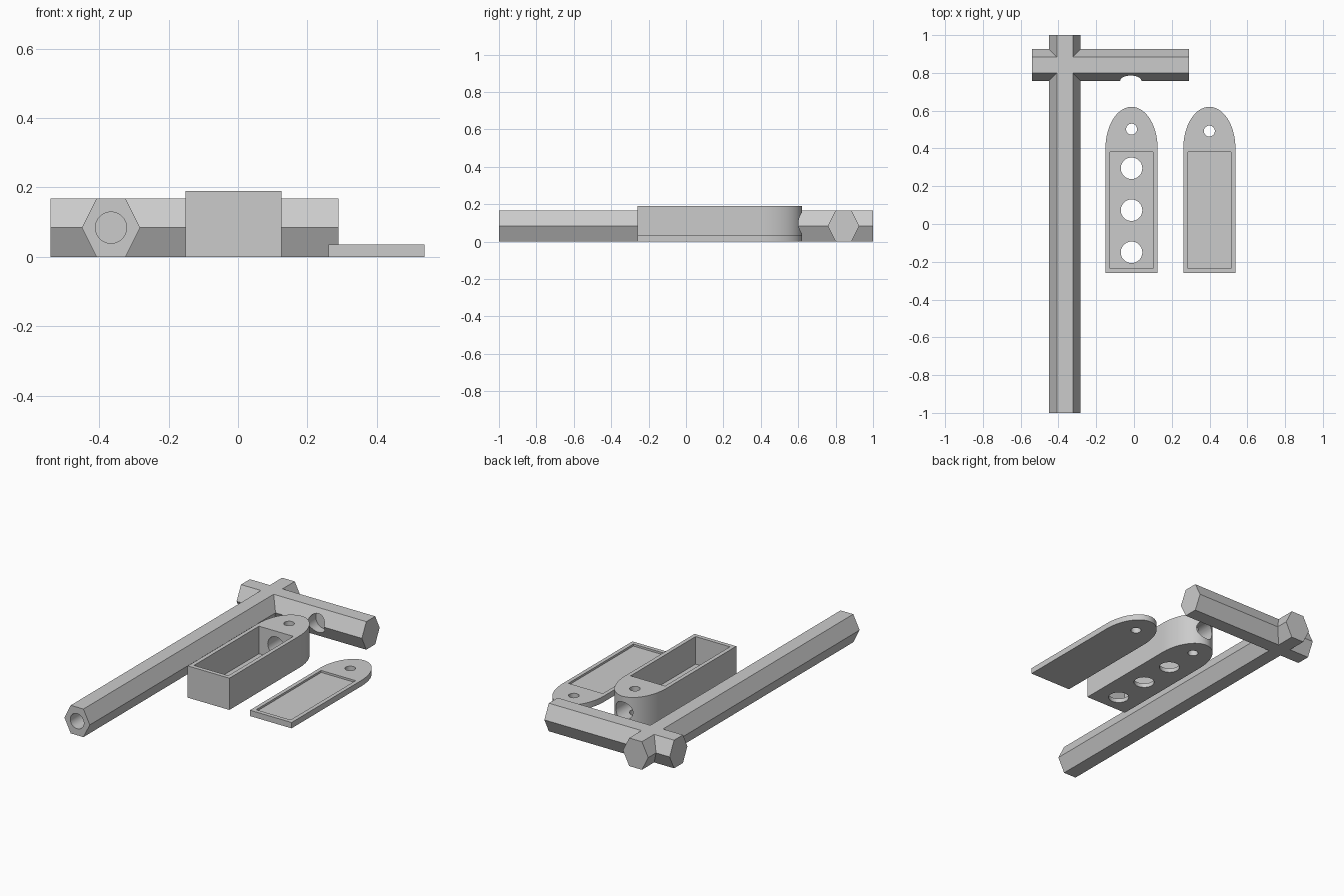
import bpy, bmesh, math
from mathutils import Matrix, Vector

cube = bpy.data.objects.get("Cube")
if cube:
    bpy.data.objects.remove(cube, do_unlink=True)

grey = bpy.data.materials.new("plain grey")
grey.use_nodes = True
COLOUR = (0.6, 0.6, 0.6, 1)
grey.diffuse_color = COLOUR
grey.node_tree.nodes["Principled BSDF"].inputs["Base Color"].default_value = COLOUR


def prism(name, points, direction):
    """Closed solid made by sweeping a planar outline along a direction."""
    bm = bmesh.new()
    base = bm.faces.new([bm.verts.new(p) for p in points])
    swept = bmesh.ops.extrude_face_region(bm, geom=[base], use_keep_orig=True)["geom"]
    moved = [g for g in swept if isinstance(g, bmesh.types.BMVert)]
    bmesh.ops.translate(bm, verts=moved, vec=direction)
    bmesh.ops.recalc_face_normals(bm, faces=bm.faces[:])
    mesh = bpy.data.meshes.new(name)
    bm.to_mesh(mesh)
    bm.free()
    mesh.materials.append(grey)
    obj = bpy.data.objects.new(name, mesh)
    bpy.context.collection.objects.link(obj)
    return obj


def block(name, low, high):
    x0, y0, z0 = low
    x1, y1, z1 = high
    outline = [(x0, y0, z0), (x1, y0, z0), (x1, y1, z0), (x0, y1, z0)]
    return prism(name, outline, (0, 0, z1 - z0))


def bore(start, radius, direction):
    """Round cutter running from start along the y or z axis."""
    along_z = direction[2] != 0
    ring = []
    for i in range(48):
        a = math.tau * i / 48
        u, v = radius * math.cos(a), radius * math.sin(a)
        ring.append(Vector(start) + Vector((u, v, 0) if along_z else (u, 0, v)))
    return prism("bore_cutter", ring, direction)


def combine(obj, other, operation):
    mod = obj.modifiers.new("join", "BOOLEAN")
    mod.operation = operation
    mod.solver = "EXACT"
    mod.object = other
    other.hide_render = True
    bpy.ops.object.select_all(action="DESELECT")
    bpy.context.view_layer.objects.active = obj
    obj.select_set(True)
    bpy.ops.object.modifier_apply(modifier=mod.name)
    bpy.data.objects.remove(other, do_unlink=True)


def finish(obj):
    bpy.ops.object.select_all(action="DESELECT")
    bpy.context.view_layer.objects.active = obj
    obj.select_set(True)
    bpy.ops.object.shade_smooth_by_angle(angle=math.radians(30))


# Hexagonal bars: equal overall width and height
H = 0.084
hexagon = [(-H, 0), (-H / 2, -H), (H / 2, -H), (H, 0), (H / 2, H), (-H / 2, H)]
BAR_X, CROSS_Y = -0.366, 0.842
BOX_X, LID_X = -0.013, 0.399

frame = prism("hex_cross_frame", [(BAR_X + u, -1, H + v) for u, v in hexagon], (0, 2, 0))
crossbar = prism("crossbar", [(-0.54, CROSS_Y + u, H + v) for u, v in hexagon], (0.83, 0, 0))
combine(frame, crossbar, "UNION")
# Blind sockets in the bar end and the crossbar side
combine(frame, bore((BAR_X, -1.1, H), 0.045, (0, 0.4, 0)), "DIFFERENCE")
combine(frame, bore((BOX_X - 0.004, 0.7, H), 0.056, (0, 0.14, 0)), "DIFFERENCE")
finish(frame)


def round_ended(name, cx, height):
    """Slab with a square front and an elliptical back end."""
    w = 0.138
    outline = [(cx - w, -0.26, 0), (cx + w, -0.26, 0)]
    for i in range(49):
        a = math.pi * i / 48
        outline.append((cx + w * math.cos(a), 0.4 + 0.22 * math.sin(a), 0))
    return prism(name, outline, (0, 0, height))


# Open box with floor holes, a pin hole and an end bore
box = round_ended("open_box", BOX_X, 0.19)
combine(box, block("cavity_cutter", (BOX_X - 0.114, -0.235, 0.025),
                   (BOX_X + 0.114, 0.38, 0.3)), "DIFFERENCE")
for y in (0.295, 0.073, -0.15):
    combine(box, bore((BOX_X, y, -0.1), 0.057, (0, 0, 0.15)), "DIFFERENCE")
combine(box, bore((BOX_X, 0.3, 0.1), 0.056, (0, 0.4, 0)), "DIFFERENCE")
combine(box, bore((BOX_X, 0.502, -0.1), 0.029, (0, 0, 0.4)), "DIFFERENCE")
finish(box)

# Lid with a shallow recess and a pin hole
lid = round_ended("lid", LID_X, 0.035)
combine(lid, block("recess_cutter", (LID_X - 0.114, -0.235, 0.023),
                   (LID_X + 0.114, 0.38, 0.1)), "DIFFERENCE")
combine(lid, bore((LID_X, 0.492, -0.1), 0.029, (0, 0, 0.3)), "DIFFERENCE")
finish(lid)
